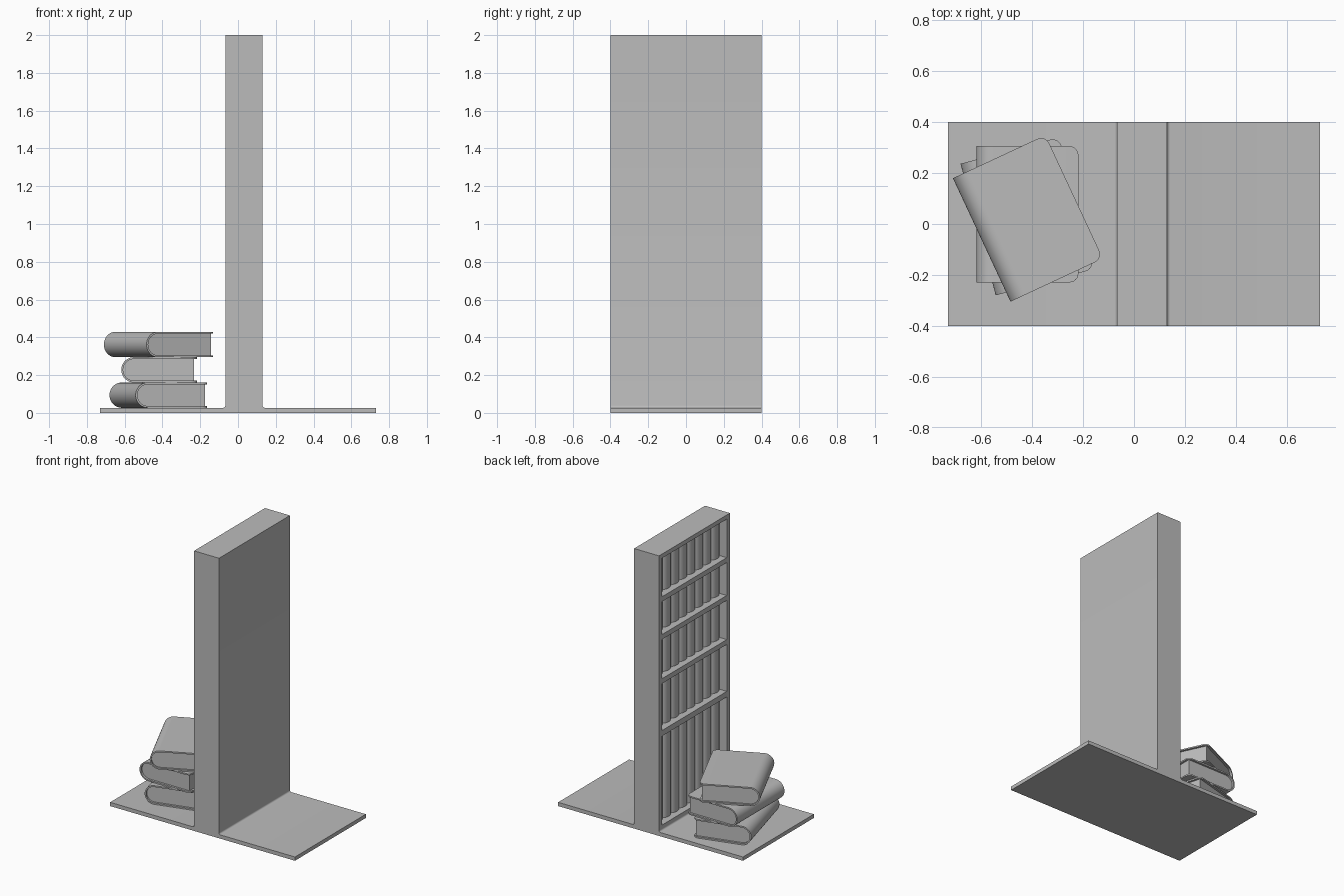
import bpy, bmesh
from math import pi, cos, sin, radians

old = bpy.data.objects.get("Cube")
if old:
    bpy.data.objects.remove(old, do_unlink=True)

grey = bpy.data.materials.new("plain grey")
grey.use_nodes = True
grey.diffuse_color = (0.5, 0.5, 0.5, 1)
grey.node_tree.nodes["Principled BSDF"].inputs["Base Color"].default_value = (0.5, 0.5, 0.5, 1)


def finish(bm, name, smooth=False):
    bmesh.ops.recalc_face_normals(bm, faces=bm.faces)
    mesh = bpy.data.meshes.new(name)
    bm.to_mesh(mesh)
    bm.free()
    mesh.materials.append(grey)
    obj = bpy.data.objects.new(name, mesh)
    bpy.context.collection.objects.link(obj)
    if smooth:
        bpy.ops.object.select_all(action='DESELECT')
        obj.select_set(True)
        bpy.context.view_layer.objects.active = obj
        bpy.ops.object.shade_smooth_by_angle(angle=radians(35))
    return obj


def add_prism(bm, points, vector):
    """Extrude a closed outline of 3D points along a vector."""
    face = bm.faces.new([bm.verts.new(p) for p in points])
    geom = bmesh.ops.extrude_face_region(bm, geom=[face], use_keep_orig=True)["geom"]
    verts = [g for g in geom if isinstance(g, bmesh.types.BMVert)]
    bmesh.ops.translate(bm, verts=verts, vec=vector)


def arc(cx, cz, r, start, end, n):
    return [(cx + r * cos(start + (end - start) * i / n),
             cz + r * sin(start + (end - start) * i / n)) for i in range(n + 1)]


# Base plate and upright as one profile, with small fillets where they meet
HALF_X, HALF_Y, BASE = 0.73, 0.4, 0.027
LEFT, RIGHT, FIL = -0.067, 0.13, 0.012
profile = [(-HALF_X, 0), (HALF_X, 0), (HALF_X, BASE)]
profile += arc(RIGHT + FIL, BASE + FIL, FIL, 1.5 * pi, pi, 4)
profile += [(RIGHT, 2), (LEFT, 2)]
profile += arc(LEFT - FIL, BASE + FIL, FIL, 0, -pi / 2, 4)
profile += [(-HALF_X, BASE)]
bm = bmesh.new()
add_prism(bm, [(x, -HALF_Y, z) for x, z in profile], (0, 2 * HALF_Y, 0))
stand = finish(bm, "base_and_upright", True)

# Shelf niches cut into the upright
NICHES = [(0.065, 0.70), (0.74, 1.075), (1.11, 1.39), (1.425, 1.66), (1.695, 1.97)]
NICHE_Y, DEPTH = 0.365, 0.1
bm = bmesh.new()
for low, high in NICHES:
    x0, x1 = LEFT - 0.05, LEFT + DEPTH
    add_prism(bm, [(x0, -NICHE_Y, low), (x1, -NICHE_Y, low),
                   (x1, NICHE_Y, low), (x0, NICHE_Y, low)], (0, 0, high - low))
cutter = finish(bm, "niche_cutter")
cutter.hide_render = True
cut = stand.modifiers.new("niches", 'BOOLEAN')
cut.object = cutter
cut.operation = 'DIFFERENCE'
cut.solver = 'EXACT'
bpy.ops.object.select_all(action='DESELECT')
stand.select_set(True)
bpy.context.view_layer.objects.active = stand
bpy.ops.object.modifier_apply(modifier=cut.name)
bpy.data.objects.remove(cutter, do_unlink=True)

# Rows of shelved books with rounded spines facing the open side
COUNT = 8
WIDTH = 2 * NICHE_Y / COUNT
for row, (low, high) in enumerate(NICHES):
    bm = bmesh.new()
    for i in range(COUNT):
        yc = -NICHE_Y + WIDTH * (i + 0.5)
        spine = [(LEFT + 0.07 - 0.028 * sin(pi * k / 10),
                  yc - WIDTH / 2 * cos(pi * k / 10)) for k in range(11)]
        outline = spine + [(LEFT + DEPTH, yc + WIDTH / 2), (LEFT + DEPTH, yc - WIDTH / 2)]
        add_prism(bm, [(x, y, low) for x, y in outline], (0, 0, high - low))
    finish(bm, "shelf_books_%d" % (row + 1), True)

# Stacked books: a wrapped cover with rounded fore-edge corners, and a page block
HALF_W, HALF_L, THICK, COVER = 0.2, 0.267, 0.134, 0.01


def stacked_book(name, x, y, z, angle):
    r = THICK / 2
    cx = -HALF_W + r
    outer = arc(cx, r, r, pi / 2, 1.5 * pi, 20)
    inner = arc(cx, r, r - COVER, 1.5 * pi, pi / 2, 20)
    wrap = ([(HALF_W, THICK)] + outer + [(HALF_W, 0), (HALF_W, COVER)]
            + inner + [(HALF_W, THICK - COVER)])
    bm = bmesh.new()
    add_prism(bm, [(px, -HALF_L, pz) for px, pz in wrap], (0, 2 * HALF_L, 0))
    corners = [e for e in bm.edges
               if all(v.co.x > HALF_W - 0.001 for v in e.verts)
               and abs(e.verts[0].co.y - e.verts[1].co.y) < 0.001]
    bmesh.ops.bevel(bm, geom=corners, offset=0.035, segments=6, profile=0.5, affect='EDGES')
    cover = finish(bm, name + "_cover", True)

    bm = bmesh.new()
    block = inner + [(HALF_W - 0.015, THICK - COVER), (HALF_W - 0.015, COVER)]
    end = HALF_L - 0.015
    add_prism(bm, [(px, -end, pz) for px, pz in block], (0, 2 * end, 0))
    pages = finish(bm, name + "_pages", True)
    for part in (cover, pages):
        part.location = (x, y, z)
        part.rotation_euler.z = radians(angle)


stacked_book("bottom_book", -0.418, 0.03, BASE, 15)
stacked_book("middle_book", -0.418, 0.038, BASE + THICK, 0)
stacked_book("top_book", -0.416, 0.022, BASE + 2 * THICK, 25)
